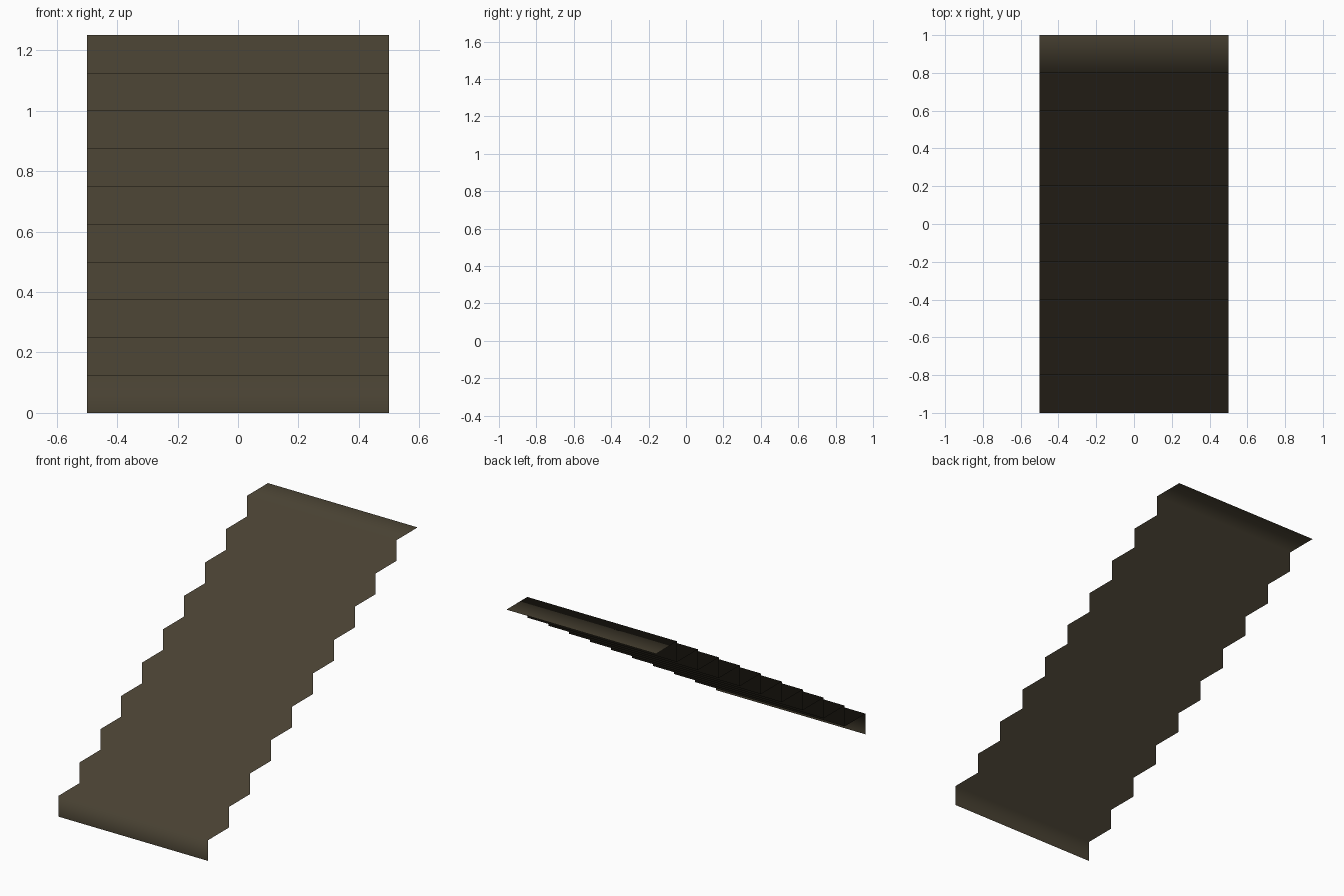
import bpy, bmesh

if "Cube" in bpy.data.objects:
    bpy.data.objects.remove(bpy.data.objects["Cube"])

STEPS, RISE, RUN, HALF_W = 10, 0.125, 0.2, 0.5

# dark brown stair surface
mat = bpy.data.materials.new("dark brown")
mat.diffuse_color = (0.065, 0.053, 0.032, 1)
mat.use_nodes = True
mat.node_tree.nodes["Principled BSDF"].inputs["Base Color"].default_value = mat.diffuse_color

# stepped side profile, (y, z)
profile = [(-1.0, 0.0)]
for i in range(STEPS):
    y, z = -1.0 + i * RUN, (i + 1) * RISE
    profile += [(y, z), (y + RUN, z)]

# sheet of risers and treads, normals facing front and up
bm = bmesh.new()
rows = [[bm.verts.new((x, y, z)) for x in (-HALF_W, HALF_W)] for y, z in profile]
for a, b in zip(rows, rows[1:]):
    bm.faces.new((a[0], a[1], b[1], b[0])).smooth = True

mesh = bpy.data.meshes.new("staircase")
bm.to_mesh(mesh)
bm.free()
mesh.materials.append(mat)
bpy.context.collection.objects.link(bpy.data.objects.new("staircase", mesh))
